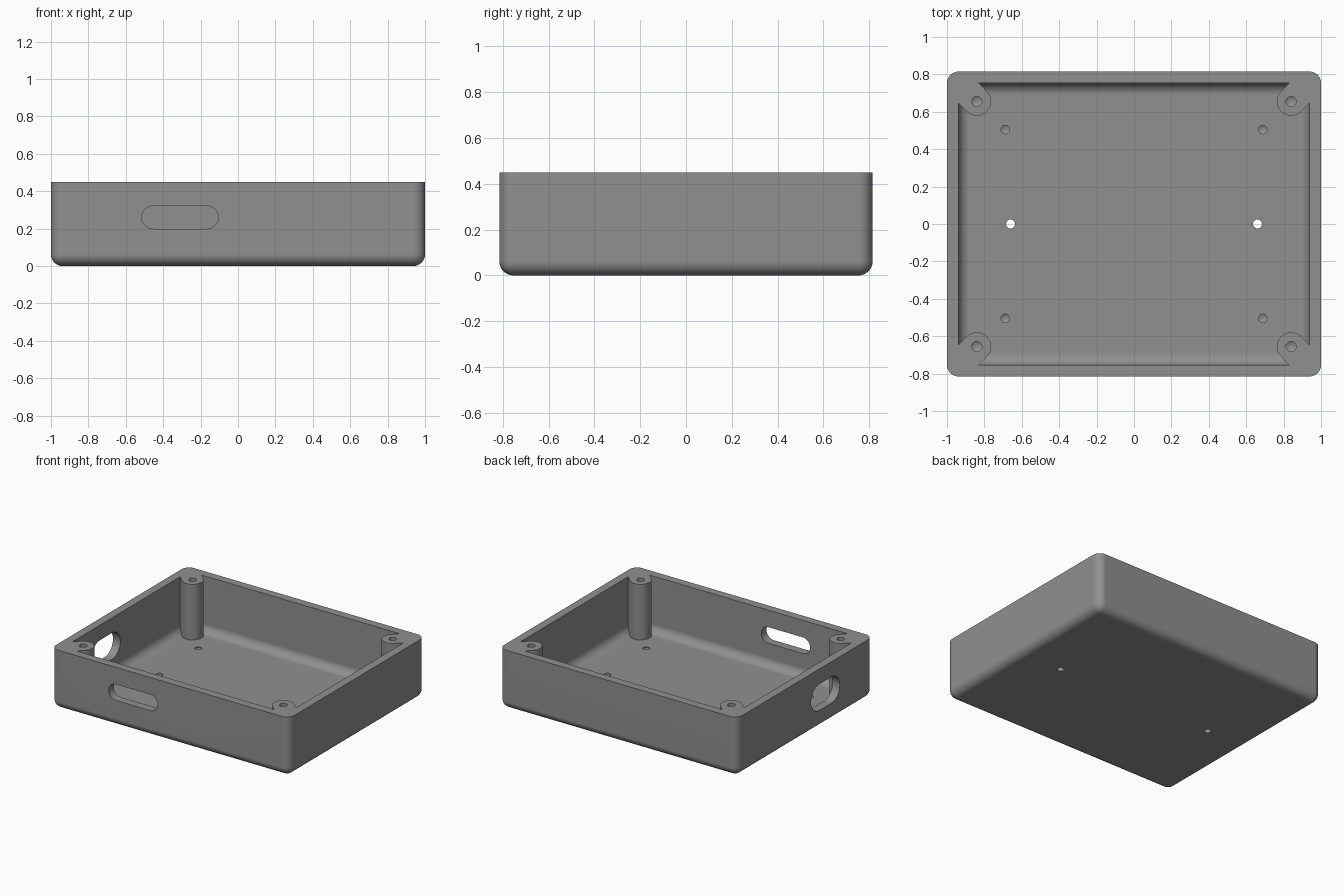
import bpy, bmesh, math
from mathutils import Matrix, Vector

if "Cube" in bpy.data.objects:
    bpy.data.objects.remove(bpy.data.objects["Cube"])

W, D, H = 2.0, 1.63, 0.45      # outer size
WALL, FLOOR, R = 0.062, 0.028, 0.062
POST_X, POST_Y, POST_R = 0.84, 0.655, 0.076

grey = bpy.data.materials.new("plain grey")
grey.diffuse_color = (0.28, 0.28, 0.28, 1)
grey.use_nodes = True
grey.node_tree.nodes["Principled BSDF"].inputs["Base Color"].default_value = grey.diffuse_color


def finish(bm, name):
    bmesh.ops.recalc_face_normals(bm, faces=bm.faces)
    mesh = bpy.data.meshes.new(name)
    bm.to_mesh(mesh)
    bm.free()
    ob = bpy.data.objects.new(name, mesh)
    bpy.context.collection.objects.link(ob)
    return ob


def tub(name, w, d, z0, z1, r):
    """Box with rounded upright and bottom edges and a sharp top."""
    bm = bmesh.new()
    bmesh.ops.create_cube(bm, size=1)
    for v in bm.verts:
        v.co = (v.co.x * w, v.co.y * d, z1 if v.co.z > 0 else z0)
    top = max(v.co.z for v in bm.verts)
    edges = [e for e in bm.edges if min(v.co.z for v in e.verts) < top - 0.01]
    bmesh.ops.bevel(bm, geom=edges, offset=r, segments=8, profile=0.5,
                    affect='EDGES', clamp_overlap=True)
    return finish(bm, name)


def prism(name, outline, length, matrix):
    """Extrude a flat outline along local z, then place it."""
    bm = bmesh.new()
    face = bm.faces.new([bm.verts.new((x, y, 0)) for x, y in outline])
    ext = bmesh.ops.extrude_face_region(bm, geom=[face])
    for v in ext["geom"]:
        if isinstance(v, bmesh.types.BMVert):
            v.co.z += length
    bm.transform(matrix)
    return finish(bm, name)


def slot_outline(length, height):
    r, a = height / 2, (length - height) / 2
    pts = []
    for side, start in ((1, -90), (-1, 90)):
        for i in range(17):
            t = math.radians(start + i * 180 / 16)
            pts.append((side * a + r * math.cos(t), r * math.sin(t)))
    return pts


def drill(name, x, y, top, bottom, r, tip):
    """Round hole cutter with a pointed tip; tip 0 gives a flat end."""
    bm = bmesh.new()
    rings = [[bm.verts.new((x + r * math.cos(i * math.tau / 28),
                            y + r * math.sin(i * math.tau / 28), z))
              for i in range(28)] for z in (bottom, top)]
    bm.faces.new(rings[1])
    for i in range(28):
        j = (i + 1) % 28
        bm.faces.new((rings[0][i], rings[0][j], rings[1][j], rings[1][i]))
    if tip:
        apex = bm.verts.new((x, y, bottom - tip))
        for i in range(28):
            bm.faces.new((rings[0][i], rings[0][(i + 1) % 28], apex))
    else:
        bm.faces.new(rings[0])
    return finish(bm, name)


def cut(target, cutter):
    mod = target.modifiers.new("cut", 'BOOLEAN')
    mod.operation, mod.solver, mod.object = 'DIFFERENCE', 'EXACT', cutter
    dg = bpy.context.evaluated_depsgraph_get()
    mesh = bpy.data.meshes.new_from_object(target.evaluated_get(dg))
    target.modifiers.clear()
    target.data = mesh
    bpy.data.objects.remove(cutter)


# open tray shell, and the hollow to be taken out of it
tray = tub("tray", W, D, 0, H, R)
hollow = tub("hollow", W - 2 * WALL, D - 2 * WALL, FLOOR, H + 0.2, R)

# corner posts, left standing by trimming them out of the hollow
corners = [(sx, sy) for sx in (-1, 1) for sy in (-1, 1)]
for sx, sy in corners:
    a = math.atan2(sy, sx)
    pts = [(POST_R * math.cos(a + math.radians(90 + i * 7.5)),
            POST_R * math.sin(a + math.radians(90 + i * 7.5))) for i in range(25)]
    out = Vector((math.cos(a), math.sin(a))) * 0.3
    pts += [(pts[-1][0] + out.x, pts[-1][1] + out.y),
            (pts[0][0] + out.x, pts[0][1] + out.y)]
    cut(hollow, prism("corner_post", pts, 1.0,
                      Matrix.Translation((sx * POST_X, sy * POST_Y, -0.1))))
cut(tray, hollow)

# screw holes in the posts and small dimples in the floor
for sx, sy in corners:
    cut(tray, drill("screw_hole", sx * POST_X, sy * POST_Y, H + 0.1, 0.15, 0.027, 0.016))
    cut(tray, drill("floor_dimple", sx * 0.688, sy * 0.505, FLOOR + 0.05, 0.02, 0.023, 0.013))

# through holes in the floor
for sx in (-1, 1):
    cut(tray, drill("floor_hole", sx * 0.66, 0, 0.2, -0.1, 0.024, 0))

# long slot in the front wall, wide slot in the left wall
cut(tray, prism("front_slot", slot_outline(0.41, 0.122), 0.2,
                Matrix.Translation((-0.31, -0.7, 0.26)) @ Matrix.Rotation(math.pi / 2, 4, 'X')))
turn = Matrix.Rotation(math.pi / 2, 4, 'Z') @ Matrix.Rotation(math.pi / 2, 4, 'X')
cut(tray, prism("left_slot", slot_outline(0.345, 0.2), 0.2,
                Matrix.Translation((-1.08, -0.243, 0.235)) @ turn))

# surface finish
tray.data.materials.clear()
tray.data.materials.append(grey)
for p in tray.data.polygons:
    p.material_index = 0
bpy.context.view_layer.objects.active = tray
tray.select_set(True)
bpy.ops.object.shade_smooth_by_angle(angle=math.radians(30))
normals = tray.modifiers.new("even_normals", 'WEIGHTED_NORMAL')
normals.keep_sharp = True
